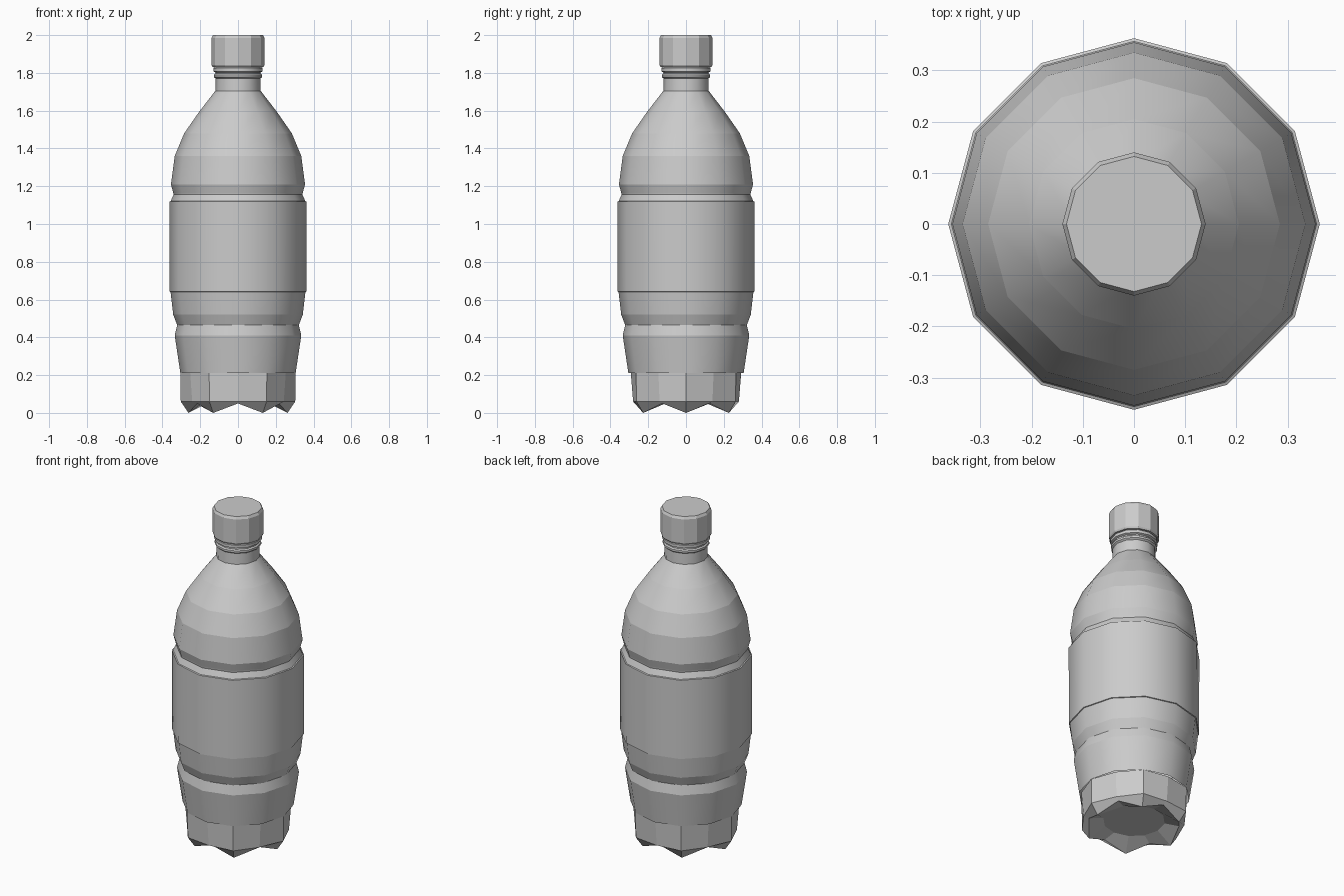
import bpy, bmesh, math

if "Cube" in bpy.data.objects:
    bpy.data.objects.remove(bpy.data.objects["Cube"], do_unlink=True)

SIDES = 12

grey = bpy.data.materials.new("plain grey")
grey.use_nodes = True
COLOUR = (0.6, 0.6, 0.6, 1)
grey.diffuse_color = COLOUR
grey.node_tree.nodes["Principled BSDF"].inputs["Base Color"].default_value = COLOUR


def ring(bm, radius, z):
    """Ring of vertices; radius and z may be functions of the index."""
    verts = []
    for i in range(SIDES):
        a = 2 * math.pi * i / SIDES
        r = radius(i) if callable(radius) else radius
        h = z(i) if callable(z) else z
        verts.append(bm.verts.new((r * math.cos(a), r * math.sin(a), h)))
    return verts


def lathe(name, profile, smooth, cap_top=False, cap_bottom=False):
    """Join rings listed from bottom to top; ring edges stay crisp."""
    bm = bmesh.new()
    rings = [ring(bm, r, z) for r, z in profile]
    for low, high in zip(rings, rings[1:]):
        for i in range(SIDES):
            j = (i + 1) % SIDES
            f = bm.faces.new((low[i], low[j], high[j], high[i]))
            f.smooth = smooth
    if cap_top:
        bm.faces.new(rings[-1])
    if cap_bottom:
        bm.faces.new(rings[0][::-1])
    for loop in rings:
        for i in range(SIDES):
            e = bm.edges.get((loop[i], loop[(i + 1) % SIDES]))
            e.smooth = False
    mesh = bpy.data.meshes.new(name)
    bm.to_mesh(mesh)
    bm.free()
    mesh.materials.append(grey)
    obj = bpy.data.objects.new(name, mesh)
    bpy.context.collection.objects.link(obj)
    return obj


def foot(on, off):
    """Alternate between a foot and the valley beside it."""
    return lambda i: on if i % 2 == 0 else off


# Base with six pointed feet and a raised floor
lathe("base", [
    (0.17, 0.06),
    (foot(0.262, 0.25), foot(0.0, 0.05)),
    (foot(0.303, 0.28), 0.06),
    (foot(0.305, 0.292), 0.21),
], smooth=False, cap_bottom=True)

# Lower body with waist groove, label wall, upper groove and shoulder
lathe("body", [
    (0.305, 0.21), (0.335, 0.41), (0.322, 0.465), (0.343, 0.52),
    (0.357, 0.64), (0.357, 1.12), (0.341, 1.155), (0.343, 1.165),
    (0.355, 1.21), (0.335, 1.36), (0.285, 1.48), (0.205, 1.595),
    (0.12, 1.705),
], smooth=True)

# Label sleeve
lathe("label", [
    (0.357, 0.64), (0.362, 0.642), (0.363, 1.118), (0.357, 1.121),
], smooth=True)

# Neck with support ring and tamper band
lathe("neck", [
    (0.12, 1.705), (0.118, 1.77), (0.128, 1.778), (0.128, 1.79),
    (0.12, 1.796), (0.12, 1.803), (0.131, 1.808), (0.131, 1.825),
    (0.12, 1.835),
], smooth=True)

# Screw cap
lathe("cap", [
    (0.12, 1.832), (0.135, 1.832), (0.14, 1.842), (0.14, 1.985), (0.132, 2.0),
], smooth=False, cap_top=True, cap_bottom=True)
